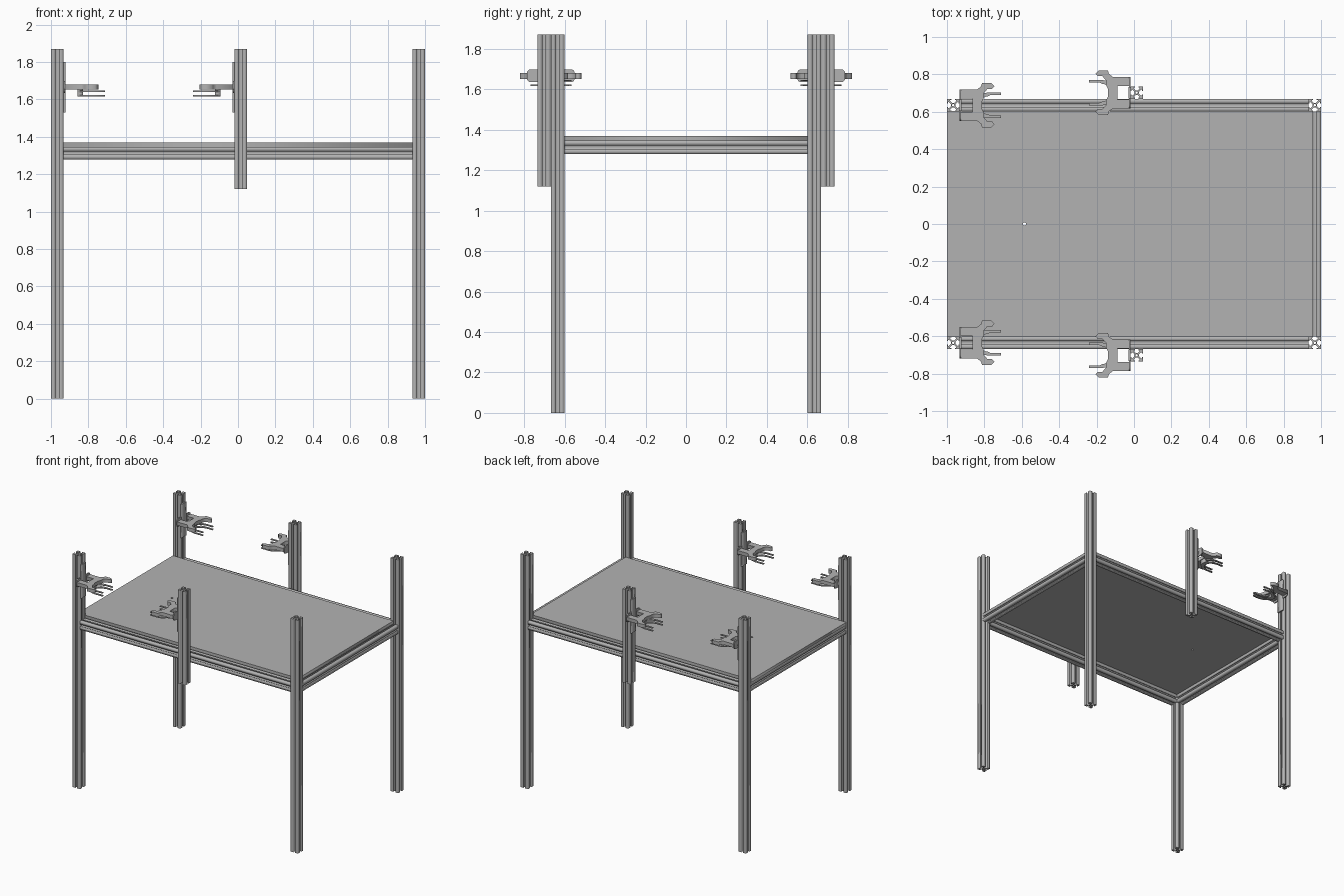
import bpy
import math
from mathutils import Matrix, Vector

default = bpy.data.objects.get("Cube")
if default:
    bpy.data.objects.remove(default)

metal = bpy.data.materials.new("brushed grey")
metal.use_nodes = True
GREY = (0.45, 0.45, 0.45, 1)
metal.diffuse_color = GREY
metal.node_tree.nodes["Principled BSDF"].inputs["Base Color"].default_value = GREY


def prism(name, outlines, z0, z1, matrix=Matrix()):
    """Extrude closed outlines (later ones are holes) from z0 to z1."""
    curve = bpy.data.curves.new(name, "CURVE")
    curve.dimensions = "2D"
    curve.fill_mode = "BOTH"
    curve.extrude = (z1 - z0) / 2
    for points in outlines:
        spline = curve.splines.new("POLY")
        spline.points.add(len(points) - 1)
        for p, (x, y) in zip(spline.points, points):
            p.co = (x, y, 0, 1)
        spline.use_cyclic_u = True
    temp = bpy.data.objects.new(name + "_outline", curve)
    bpy.context.collection.objects.link(temp)
    bpy.context.view_layer.update()
    mesh = bpy.data.meshes.new_from_object(
        temp.evaluated_get(bpy.context.evaluated_depsgraph_get()))
    bpy.data.objects.remove(temp)
    mesh.name = name
    mesh.transform(matrix @ Matrix.Translation((0, 0, (z0 + z1) / 2)))
    if matrix.determinant() < 0:
        mesh.flip_normals()
    mesh.materials.clear()
    mesh.materials.append(metal)
    obj = bpy.data.objects.new(name, mesh)
    bpy.context.collection.objects.link(obj)
    return obj


def rect(x0, x1, y0, y1):
    return [(x0, y0), (x1, y0), (x1, y1), (x0, y1)]


def arc(cx, cy, r, a0, a1, n):
    angles = [math.radians(a0 + (a1 - a0) * i / n) for i in range(n + 1)]
    return [(cx + r * math.cos(a), cy + r * math.sin(a)) for a in angles]


def mirrored(half):
    """Close a half outline by reflecting it across the u axis."""
    return half + [(u, -v) for u, v in reversed(half)]


# Slotted extrusion section: one side, turned four times
W = 0.0335
side = [(W, -W), (W, -0.0085), (0.027, -0.0085), (0.027, -0.016),
        (0.022, -0.016), (0.013, -0.007)]
side += [(x, -y) for x, y in reversed(side[1:])]
section = []
for k in range(4):
    turn = Matrix.Rotation(k * math.pi / 2, 2)
    section += [tuple(turn @ Vector(p)) for p in side]
bore = arc(0, 0, 0.006, 0, 330, 11)


def beam(name, axis, length, centre):
    spin = {"x": Matrix.Rotation(math.pi / 2, 4, "Y"),
            "y": Matrix.Rotation(math.pi / 2, 4, "X"),
            "z": Matrix()}[axis]
    return prism(name, [section, bore], -length / 2, length / 2,
                 Matrix.Translation(centre) @ spin)


# Clamp outlines: u runs away from the post, v is sideways
yoke = mirrored([(0.07, 0.037), (0, 0.037), (0, 0.085), (0.095, 0.085),
                 (0.115, 0.1), (0.12, 0.118), (0.17, 0.118), (0.187, 0.102),
                 (0.175, 0.088), (0.15, 0.088), (0.13, 0.065), (0.13, 0.04),
                 (0.12, 0.02)])
jaw = mirrored([(0.075, 0.025), (0.1, 0.04), (0.12, 0.062), (0.15, 0.068),
                (0.222, 0.068), (0.222, 0.054), (0.165, 0.054)]
               + arc(0.155, 0, 0.048, 95, 170, 6))
flange = (arc(0.065, 0.012, 0.02, 0, 90, 4) + arc(-0.065, 0.012, 0.02, 90, 180, 4)
          + arc(-0.065, -0.012, 0.02, 180, 270, 4) + arc(0.065, -0.012, 0.02, 270, 360, 4))


def clamp(name, x, y, direction):
    place = Matrix.Translation((x, y, 0)) @ Matrix.Diagonal((direction, 1, 1, 1))
    prism(name + "_mounting_strip", [rect(0, 0.01, -0.03, 0.03)], 1.53, 1.80, place)
    upright = (place @ Matrix.Translation((0, 0, 1.667))
               @ Matrix(((0, 0, 1, 0), (1, 0, 0, 0), (0, 1, 0, 0), (0, 0, 0, 1))))
    prism(name + "_flange", [flange], 0, 0.008, upright)
    prism(name + "_yoke", [yoke], 1.652, 1.68, place)
    prism(name + "_jaw_hub", [rect(0.075, 0.105, -0.025, 0.025)], 1.617, 1.652, place)
    prism(name + "_upper_jaw", [jaw], 1.64, 1.647, place)
    prism(name + "_lower_jaw", [jaw], 1.617, 1.624, place)


# Posts, long rails and clamps on both sides
for sy, end in ((-1, "front"), (1, "back")):
    for sx, hand in ((-1, "right"), (1, "left")):
        beam(f"{end}_{hand}_leg", "z", 1.87, (sx * 0.9665, sy * 0.635, 0.935))
    beam(f"{end}_rail", "x", 1.866, (0, sy * 0.635, 1.3135))
    beam(f"{end}_middle_post", "z", 0.75, (0.0145, sy * 0.702, 1.495))
    clamp(f"{end}_corner_clamp", -0.933, sy * 0.635, 1)
    clamp(f"{end}_middle_clamp", -0.019, sy * 0.702, -1)

# End rails
for sx, hand in ((-1, "right"), (1, "left")):
    beam(f"{hand}_rail", "y", 1.203, (sx * 0.9665, 0, 1.3135))

# Table top with a small drilled hole
prism("table_top", [rect(-1, 0.957, -0.603, 0.603), arc(-0.585, 0, 0.009, 0, 330, 11)],
      1.347, 1.37)
